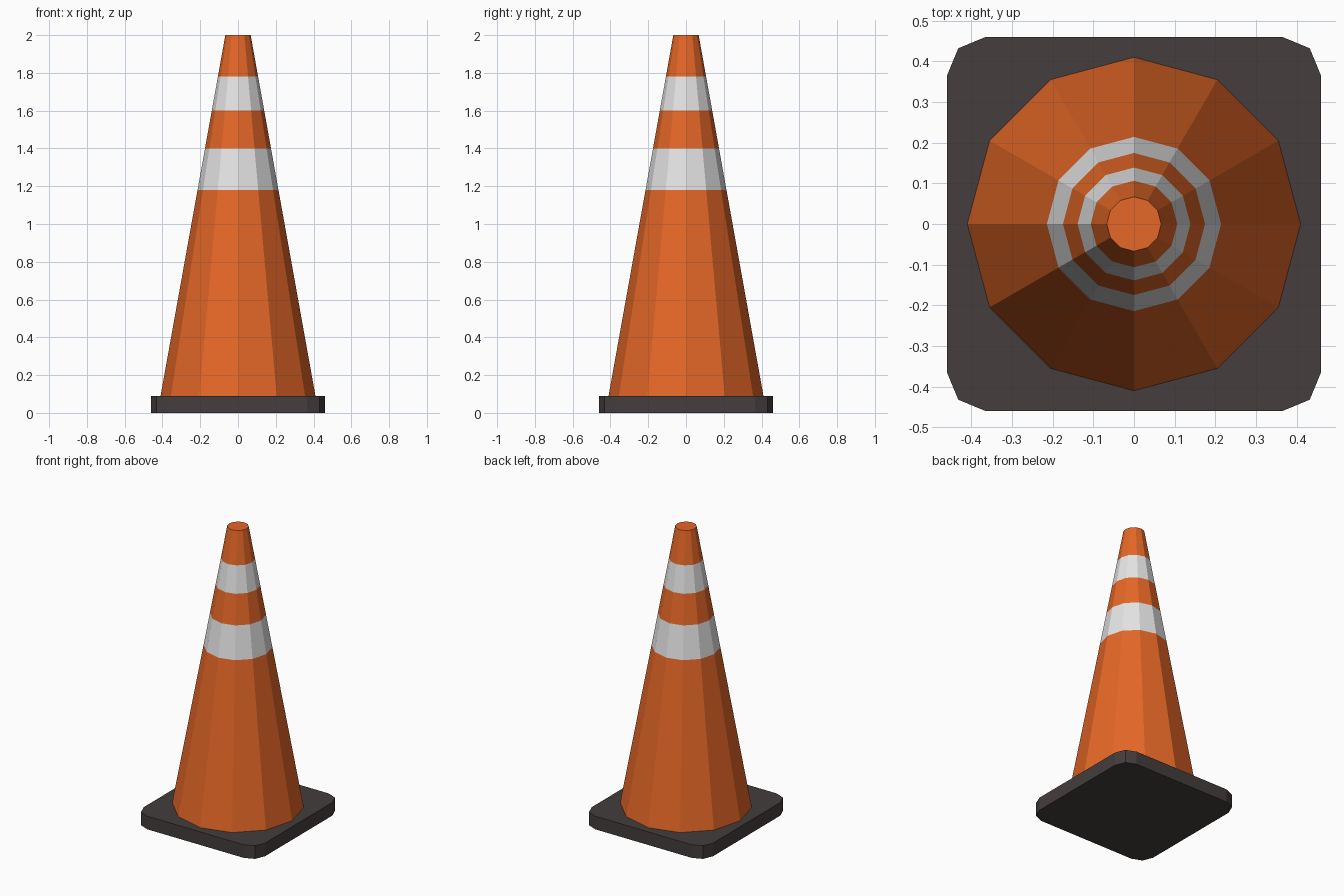
import bpy, bmesh, math

if "Cube" in bpy.data.objects:
    bpy.data.objects.remove(bpy.data.objects["Cube"])


def material(name, rgb):
    m = bpy.data.materials.new(name)
    m.diffuse_color = (*rgb, 1.0)
    m.use_nodes = True
    m.node_tree.nodes["Principled BSDF"].inputs["Base Color"].default_value = m.diffuse_color
    return m


orange = material("orange plastic", (0.78, 0.135, 0.02))
white = material("reflective white", (0.78, 0.78, 0.78))
rubber = material("dark rubber", (0.058, 0.048, 0.047))


def loft(name, rings, mats, rule=lambda z: 0):
    """Skin a stack of equal-length rings, cap both ends, colour by height."""
    bm = bmesh.new()
    loops = [[bm.verts.new(p) for p in ring] for ring in rings]
    n = len(loops[0])
    for a, b in zip(loops, loops[1:]):
        for i in range(n):
            j = (i + 1) % n
            bm.faces.new((a[i], a[j], b[j], b[i]))
    bm.faces.new(loops[0][::-1])
    bm.faces.new(loops[-1])
    for f in bm.faces:
        f.material_index = rule(f.calc_center_median().z)
    bmesh.ops.recalc_face_normals(bm, faces=bm.faces[:])
    mesh = bpy.data.meshes.new(name)
    bm.to_mesh(mesh)
    bm.free()
    for m in mats:
        mesh.materials.append(m)
    ob = bpy.data.objects.new(name, mesh)
    bpy.context.collection.objects.link(ob)
    return ob


# Square foot with two-segment rounded corners
BASE_TOP = 0.09
HALF, CORNER = 0.46, 0.095
inner = HALF - CORNER
outline = []
for quarter in range(4):
    cx, cy = [(1, 1), (-1, 1), (-1, -1), (1, -1)][quarter]
    for step in range(3):
        a = math.radians(90 * quarter + 45 * step)
        outline.append((cx * inner + CORNER * math.cos(a),
                        cy * inner + CORNER * math.sin(a)))
loft("base_plate", [[(x, y, z) for x, y in outline] for z in (0, BASE_TOP)], [rubber])

# Twelve-sided tapered body, cut into rings at the stripe edges
SIDES, R_BOTTOM, R_TOP, TOP = 12, 0.41, 0.067, 2.0
STRIPES = [(1.18, 1.40), (1.60, 1.78)]
heights = [BASE_TOP, *STRIPES[0], *STRIPES[1], TOP]


def ring(z):
    r = R_BOTTOM + (R_TOP - R_BOTTOM) * (z - BASE_TOP) / (TOP - BASE_TOP)
    return [(r * math.cos(math.tau * i / SIDES), r * math.sin(math.tau * i / SIDES), z)
            for i in range(SIDES)]


loft("cone_body", [ring(z) for z in heights], [orange, white],
     lambda z: int(any(lo < z < hi for lo, hi in STRIPES)))
